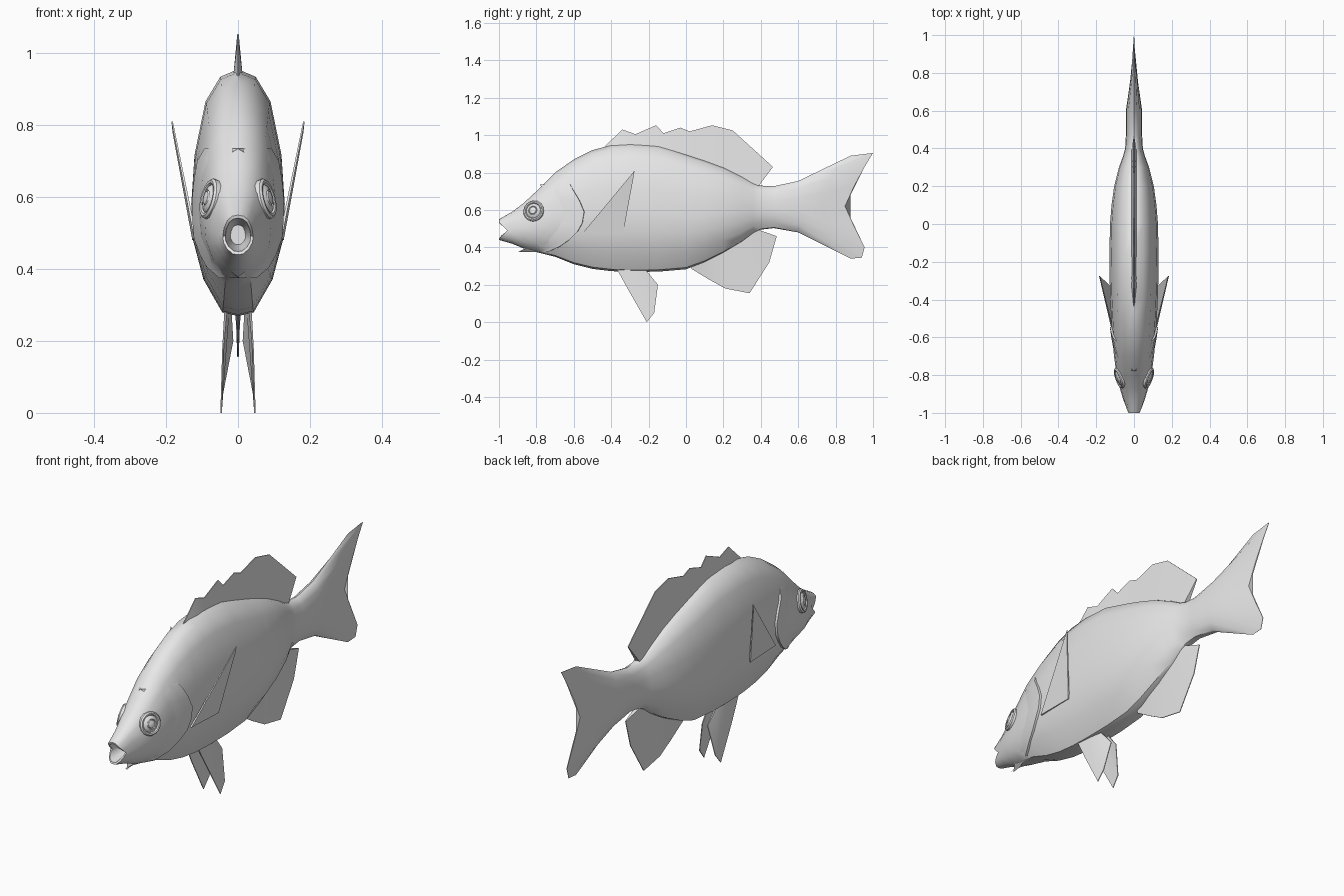
import bpy, bmesh, math
from mathutils import Vector

if "Cube" in bpy.data.objects:
    bpy.data.objects.remove(bpy.data.objects["Cube"])

grey = bpy.data.materials.new("silver_grey")
grey.diffuse_color = (0.8, 0.8, 0.8, 1)
grey.use_nodes = True
grey.node_tree.nodes["Principled BSDF"].inputs["Base Color"].default_value = grey.diffuse_color

# Body stations: y, belly height, back height, half width
STATIONS = [
    (-1.0, .44, .55, .042), (-.93, .42, .59, .057), (-.87, .395, .635, .075),
    (-.8, .375, .70, .092), (-.7, .35, .80, .106), (-.6, .31, .87, .115),
    (-.5, .285, .92, .121), (-.4, .273, .947, .126), (-.3, .269, .955, .129),
    (-.15, .27, .945, .13), (0, .283, .90, .127), (.1, .32, .867, .119),
    (.2, .37, .83, .105), (.3, .43, .78, .08), (.36, .475, .745, .058),
    (.4, .495, .73, .047), (.47, .503, .727, .043), (.6, .48, .755, .043)]
# Half section: width share, height share
SECTION = [(0, 1), (.38, .97), (.7, .87), (.93, .66), (1, .46),
           (.96, .31), (.74, .15), (.34, .015), (0, 0)]


def lerp_table(table, v):
    """Linear lookup in rows sorted by their first value."""
    if v <= table[0][0]:
        return table[0][1:]
    for a, b in zip(table, table[1:]):
        if v <= b[0]:
            k = (v - a[0]) / (b[0] - a[0])
            return tuple(p + (q - p) * k for p, q in zip(a[1:], b[1:]))
    return table[-1][1:]


def half_width(y, z):
    lo, hi, w = lerp_table(STATIONS, y)
    share = [(f, s) for s, f in reversed(SECTION)]
    return w * lerp_table(share, (z - lo) / (hi - lo))[0]


def make(name, verts, faces, smooth=35, mirror=False):
    bm = bmesh.new()
    vs = [bm.verts.new(v) for v in verts]
    for f in faces:
        bm.faces.new([vs[i] for i in f])
    bmesh.ops.recalc_face_normals(bm, faces=bm.faces)
    me = bpy.data.meshes.new(name)
    bm.to_mesh(me)
    bm.free()
    me.materials.append(grey)
    ob = bpy.data.objects.new(name, me)
    bpy.context.collection.objects.link(ob)
    if smooth:
        bpy.ops.object.select_all(action='DESELECT')
        ob.select_set(True)
        bpy.context.view_layer.objects.active = ob
        bpy.ops.object.shade_smooth_by_angle(angle=math.radians(smooth))
    if mirror:
        ob.modifiers.new("mirror", 'MIRROR').use_mirror_merge = False
    return ob


def loft(rings):
    """Join closed rings of equal size and cap both ends."""
    n = len(rings[0])
    verts = [p for r in rings for p in r]
    faces = [(i * n + j, i * n + (j + 1) % n, (i + 1) * n + (j + 1) % n, (i + 1) * n + j)
             for i in range(len(rings) - 1) for j in range(n)]
    faces += [tuple(range(n)), tuple(range(len(verts) - n, len(verts)))]
    return verts, faces


def full_ring(half):
    return half + [(-x, y, z) for x, y, z in reversed(half[1:-1])]


# Body, starting inside the open mouth and ending in the forked tail
def mouth_ring(scale, depth, notch):
    half = []
    for s, f in SECTION:
        cut = notch * max(0, 1 - abs(f - .46) / .4)
        half.append((.042 * s * scale, -1 + depth + cut, .495 + .11 * (f - .5) * scale))
    return full_ring(half)


rings = [mouth_ring(.5, .14, 0), mouth_ring(.78, .03, .03), mouth_ring(.84, .002, .045),
         mouth_ring(1, 0, .045)]
for y, lo, hi, w in STATIONS[1:]:
    rings.append(full_ring([(s * w, y, lo + f * (hi - lo)) for s, f in SECTION]))
TAIL_EDGE = [(.88, .89), (1, .905), (.955, .83), (.90, .73), (.85, .62),
             (.90, .51), (.955, .40), (.94, .345), (.88, .34)]
base = [(s * .043, .6, .48 + f * .275) for s, f in SECTION]
for k in (.5, 1):
    half = []
    for (x, y, z), (ty, tz), (s, f) in zip(base, TAIL_EDGE, SECTION):
        half.append((x * (1 - k) + .002 * s * k, y + (ty - y) * k, z + (tz - z) * k))
    rings.append(full_ring(half))
make("body_and_tail", *loft(rings), smooth=40)


# Fins: an outer edge row and a root row, thicker at the root
def fin(name, edge, root, t_edge=.002, t_root=.014, mirror=False):
    n = len(edge)
    verts = []
    for side in (1, -1):
        for row, t in ((edge, t_edge), (root, t_root)):
            verts += [(x + side * t, y, z) for x, y, z in row]
    faces = []
    for o in (0, 2 * n):
        faces += [(o + i, o + i + 1, o + n + i + 1, o + n + i) for i in range(n - 1)]
    loop = list(range(n)) + list(range(2 * n - 1, n - 1, -1))
    for a, b in zip(loop, loop[1:] + loop[:1]):
        faces.append((a, b, b + 2 * n, a + 2 * n))
    make(name, verts, faces, smooth=25, mirror=mirror)


dorsal = [(-.44, .935), (-.34, 1.03), (-.27, 1.005), (-.16, 1.053), (-.12, 1.01),
          (-.03, 1.04), (.02, 1.02), (.14, 1.053), (.25, 1.025), (.465, .83)]
fin("dorsal_fin", [(0, y, z) for y, z in dorsal],
    [(0, min(y, .38), lerp_table(STATIONS, min(y, .38))[1] - .02) for y, z in dorsal])

anal = [(.03, .285), (.12, .23), (.21, .18), (.34, .155), (.445, .32), (.485, .46)]
fin("anal_fin", [(0, y, z) for y, z in anal],
    [(0, min(y, .37), lerp_table(STATIONS, min(y, .37))[0] + .02) for y, z in anal])

fin("pelvic_fins",
    [(.042, -.31, .175), (.047, -.21, 0), (.044, -.17, .05), (.015, -.15, .20)],
    [(.034, -.37, .285), (.033, -.30, .285), (.028, -.26, .285), (.022, -.22, .285)],
    .002, .004, True)

fin("pectoral_fins", [(.183, -.275, .81), (.180, -.28, .78)],
    [(.118, -.545, .485), (.123, -.335, .48)], .002, .004, True)

# Gill covers: flaps that lift off the body along a curved rear edge
ARC = [(-.62, .735), (-.6, .70), (-.57, .65), (-.545, .59), (-.555, .53), (-.58, .485),
       (-.625, .44), (-.675, .405), (-.74, .375)]
COLS = [(-.16, -.006), (-.1, .002), (-.05, .007), (0, .011), (.004, -.012)]
verts, faces = [], []
for r, (ay, az) in enumerate(ARC):
    ease = .2 if r == 0 else 1
    for dy, off in COLS:
        verts.append((half_width(ay + dy, az) + off * ease, ay + dy, az))
m = len(COLS)
for r in range(len(ARC) - 1):
    for c in range(m - 1):
        i = r * m + c
        faces.append((i, i + 1, i + m + 1, i + m))
make("gill_covers", verts, faces, smooth=40, mirror=True)

# Eyes: raised rim, groove and pupil, turned around the head's surface normal
ey, ez, d = -.815, .595, .035
centre = Vector((half_width(ey, ez), ey, ez))
normal = Vector((1, -(half_width(ey + d, ez) - half_width(ey - d, ez)) / (2 * d),
                 -(half_width(ey, ez + d) - half_width(ey, ez - d)) / (2 * d))).normalized()
u = normal.cross(Vector((0, 0, 1))).normalized()
v = normal.cross(u)
PROFILE = [(.056, -.025), (.057, .004), (.051, .010), (.044, .009), (.040, .003),
           (.036, .008), (.024, .013), (.021, .010), (.018, .014), (.008, .017)]
rings = [[tuple(centre + normal * h + (u * math.cos(a) + v * math.sin(a)) * r)
          for a in (math.tau * i / 16 for i in range(16))] for r, h in PROFILE]
make("eyes", *loft(rings), smooth=35, mirror=True)
